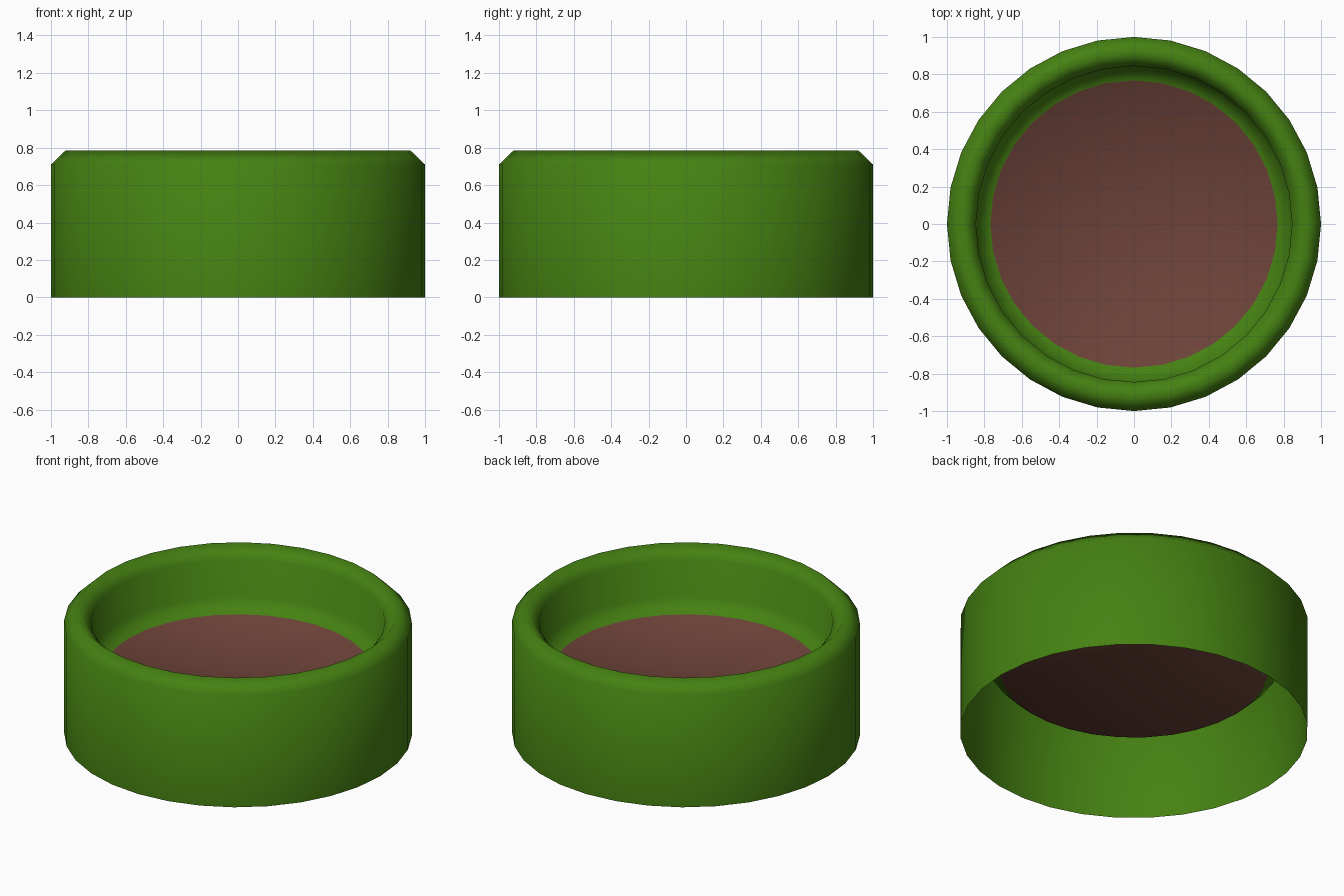
import bpy, bmesh
from math import sin, cos, pi

if "Cube" in bpy.data.objects:
    bpy.data.objects.remove(bpy.data.objects["Cube"])

SIDES = 32

# Half profile (radius, height): outer wall, chamfered rim, inner wall, chamfer to soil
PROFILE = [(1.0, 0.0), (1.0, 0.71), (0.922, 0.785),
           (0.845, 0.71), (0.845, 0.475), (0.768, 0.40)]


def material(name, colour):
    mat = bpy.data.materials.new(name)
    mat.diffuse_color = (*colour, 1.0)
    mat.use_nodes = True
    mat.node_tree.nodes["Principled BSDF"].inputs["Base Color"].default_value = mat.diffuse_color
    return mat


bm = bmesh.new()

# Pot: revolve the profile, bottom left open
rings = [[bm.verts.new((r * cos(2 * pi * i / SIDES), r * sin(2 * pi * i / SIDES), z))
          for i in range(SIDES)] for r, z in PROFILE]
for lower, upper in zip(rings, rings[1:]):
    for i in range(SIDES):
        j = (i + 1) % SIDES
        bm.faces.new((lower[i], lower[j], upper[j], upper[i]))

# Soil: one disc closing the innermost ring
soil = bm.faces.new(rings[-1])
soil.material_index = 1

# Shading runs smoothly over every edge, soil included
for face in bm.faces:
    face.smooth = True

mesh = bpy.data.meshes.new("plant_pot_with_soil")
bm.to_mesh(mesh)
bm.free()
mesh.materials.append(material("green_glaze", (0.06, 0.22, 0.006)))
mesh.materials.append(material("soil", (0.15, 0.055, 0.04)))
pot = bpy.data.objects.new("plant_pot_with_soil", mesh)
bpy.context.collection.objects.link(pot)
